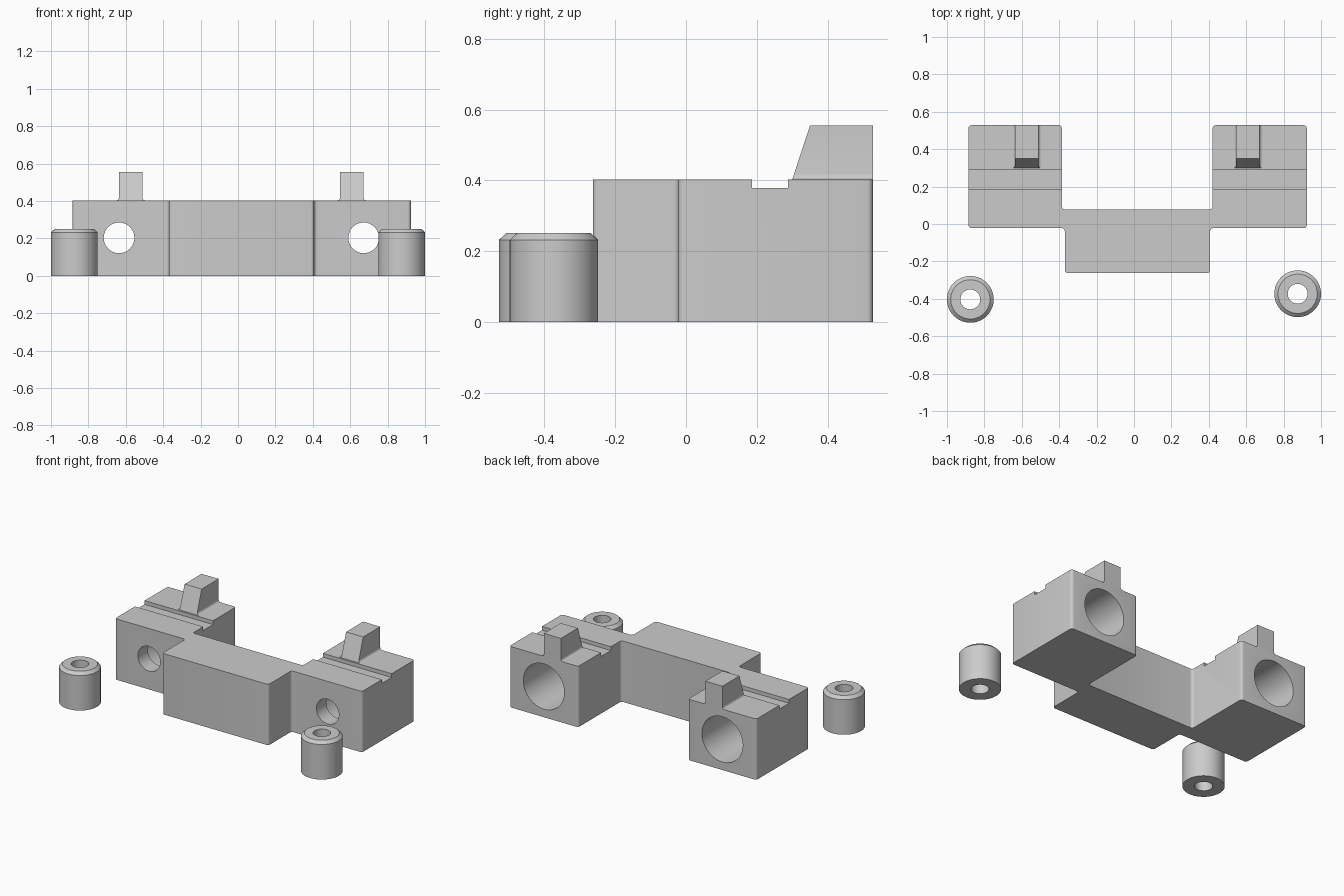
import bpy, bmesh, math
from mathutils import Vector

if "Cube" in bpy.data.objects:
    bpy.data.objects.remove(bpy.data.objects["Cube"])

grey = bpy.data.materials.new("mid grey")
grey.diffuse_color = (0.6, 0.6, 0.6, 1)
grey.use_nodes = True
grey.node_tree.nodes["Principled BSDF"].inputs["Base Color"].default_value = grey.diffuse_color


def prism(name, pts, lo, hi, axis="z"):
    """Extrude a closed outline: (x, y) along z, (y, z) along x, (x, z) along y."""
    place = {"z": lambda a, b, h: (a, b, h),
             "x": lambda a, b, h: (h, a, b),
             "y": lambda a, b, h: (a, h, b)}[axis]
    bm = bmesh.new()
    face = bm.faces.new([bm.verts.new(place(a, b, lo)) for a, b in pts])
    step = Vector(place(0, 0, hi - lo))
    new = bmesh.ops.extrude_face_region(bm, geom=[face], use_keep_orig=True)["geom"]
    bmesh.ops.translate(bm, verts=[g for g in new if isinstance(g, bmesh.types.BMVert)], vec=step)
    bmesh.ops.recalc_face_normals(bm, faces=bm.faces)
    mesh = bpy.data.meshes.new(name)
    bm.to_mesh(mesh)
    bm.free()
    mesh.materials.append(grey)
    ob = bpy.data.objects.new(name, mesh)
    bpy.context.collection.objects.link(ob)
    return ob


def rounded(pts, r, n=5):
    """Round every corner of an axis-aligned outline with an arc of radius r."""
    out = []
    for i, p in enumerate(pts):
        p = Vector(p)
        u = (Vector(pts[i - 1]) - p).normalized()
        v = (Vector(pts[(i + 1) % len(pts)]) - p).normalized()
        for k in range(n + 1):
            t = k / n * math.pi / 2
            out.append(tuple(p + r * (u * (1 - math.sin(t)) + v * (1 - math.cos(t)))))
    return out


def circle(x, z, r, n=48):
    return [(x + r * math.cos(2 * math.pi * i / n), z + r * math.sin(2 * math.pi * i / n))
            for i in range(n)]


def cut(target, cutter):
    mod = target.modifiers.new("cut", "BOOLEAN")
    mod.operation, mod.solver, mod.object = "DIFFERENCE", "EXACT", cutter
    cutter.hide_render = True
    cutter.hide_set(True)


def smooth(ob):
    bpy.ops.object.select_all(action="DESELECT")
    ob.select_set(True)
    bpy.context.view_layer.objects.active = ob
    bpy.ops.object.shade_smooth_by_angle(angle=math.radians(30))


def apply_mods(ob):
    bpy.ops.object.select_all(action="DESELECT")
    ob.select_set(True)
    bpy.context.view_layer.objects.active = ob
    for mod in list(ob.modifiers):
        bpy.ops.object.modifier_apply(modifier=mod.name)


# Bracket body: two arms joined by an offset crossbar
TOP, BACK = 0.403, 0.528
outline = [(-0.885, -0.022), (-0.37, -0.022), (-0.37, -0.263), (0.407, -0.263),
           (0.407, -0.022), (0.924, -0.022), (0.924, BACK), (0.42, BACK),
           (0.42, 0.078), (-0.385, 0.078), (-0.385, BACK), (-0.885, BACK)]
body = prism("bracket_body", rounded(outline, 0.017), 0, TOP)

# Groove across both arms, stepped bores through them
cutters = [prism("groove_cutter", [(0.186, 0.378), (0.288, 0.378), (0.288, 0.5), (0.186, 0.5)],
                 -1.1, 1.1, "x")]
for cx in (-0.636, 0.672):
    cutters.append(prism("bolt_hole_cutter", circle(cx, 0.203, 0.082), -0.2, 0.3, "y"))
    cutters.append(prism("counterbore_cutter", circle(cx, 0.203, 0.15), 0.08, 0.7, "y"))
for c in cutters:
    cut(body, c)
apply_mods(body)
for c in cutters:
    bpy.data.objects.remove(c)
smooth(body)

# Upright lugs: flared foot on both sides, sloped front
R, W, H = 0.016, 0.0625, 0.555
half = [(W + R * (1 - math.sin(t)), TOP + R * (1 - math.cos(t)))
        for t in [k * math.pi / 10 for k in range(6)]] + [(W, H)]
for name, cx in (("left_lug", -0.574), ("right_lug", 0.609)):
    section = [(cx + a, b) for a, b in half] + [(cx - a, b) for a, b in reversed(half)]
    lug = prism(name, section, 0.30, BACK, "y")
    for v in lug.data.vertices:
        if v.co.y < 0.4:
            v.co.y += 0.05 * (v.co.z - TOP) / (H - TOP)
    smooth(lug)

# Loose bushings: lathed ring with chamfered top rim
ring = [(0.053, 0), (0.125, 0), (0.125, 0.232), (0.105, 0.251), (0.053, 0.251)]
N = 48
for name, cx, cy in (("left_bushing", -0.875, -0.403), ("right_bushing", 0.875, -0.373)):
    verts = [(r * math.cos(2 * math.pi * i / N), r * math.sin(2 * math.pi * i / N), z)
             for i in range(N) for r, z in ring]
    m = len(ring)
    faces = [(i * m + j, (i + 1) % N * m + j, (i + 1) % N * m + (j + 1) % m, i * m + (j + 1) % m)
             for i in range(N) for j in range(m)]
    mesh = bpy.data.meshes.new(name)
    mesh.from_pydata(verts, [], faces)
    mesh.materials.append(grey)
    bushing = bpy.data.objects.new(name, mesh)
    bushing.location = (cx, cy, 0)
    bpy.context.collection.objects.link(bushing)
    smooth(bushing)
